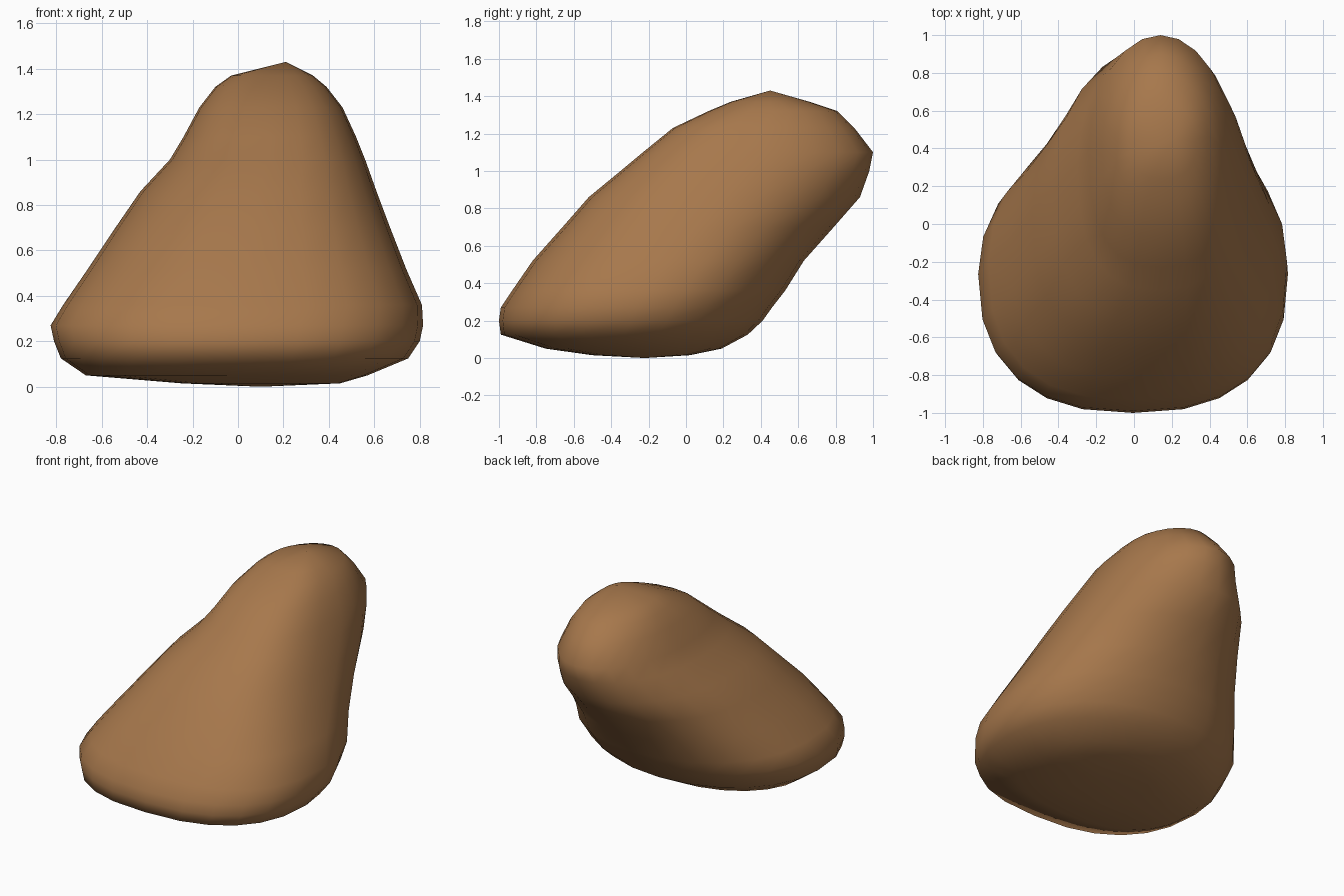
import bpy, bmesh, math

if "Cube" in bpy.data.objects:
    bpy.data.objects.remove(bpy.data.objects["Cube"])

# Horizontal slices of the boulder: z, x min, x max, y min, y max
SLICES = [
    (0.015, -0.25, 0.45, -0.50, 0.02),
    (0.05, -0.67, 0.57, -0.75, 0.19),
    (0.125, -0.78, 0.75, -0.99, 0.33),
    (0.20, -0.81, 0.80, -1.00, 0.41),
    (0.27, -0.825, 0.815, -0.99, 0.46),
    (0.36, -0.77, 0.81, -0.93, 0.53),
    (0.52, -0.66, 0.74, -0.82, 0.63),
    (0.70, -0.54, 0.67, -0.66, 0.79),
    (0.86, -0.43, 0.61, -0.52, 0.93),
    (1.00, -0.30, 0.56, -0.35, 0.98),
    (1.10, -0.24, 0.52, -0.23, 1.00),
    (1.23, -0.17, 0.46, -0.07, 0.90),
    (1.32, -0.10, 0.39, 0.12, 0.81),
    (1.37, -0.03, 0.33, 0.24, 0.66),
]
SEGMENTS = 24


def rounded(v, exponent):
    return math.copysign(abs(v) ** (2 / exponent), v)


def ring(bm, z, x0, x1, y0, y1):
    """Rounded slice, squarer at the front than at the back."""
    verts = []
    for i in range(SEGMENTS):
        a = 2 * math.pi * i / SEGMENTS
        c, s = math.cos(a), math.sin(a)
        front = 2.6 if z > 0.3 else 2.45
        back = 1.97 if z > 0.6 else 2.08
        e = front if s < 0 else back
        verts.append(bm.verts.new(((x0 + x1) / 2 + (x1 - x0) / 2 * rounded(c, e),
                                   (y0 + y1) / 2 + (y1 - y0) / 2 * rounded(s, e), z)))
    return verts


# Leaning boulder lofted through the slices
bm = bmesh.new()
rings = [ring(bm, *s) for s in SLICES]
bottom = bm.verts.new((0.1, -0.22, 0))
top = bm.verts.new((0.21, 0.45, 1.43))
for i in range(SEGMENTS):
    j = (i + 1) % SEGMENTS
    for lo, hi in zip(rings, rings[1:]):
        bm.faces.new((lo[i], lo[j], hi[j], hi[i]))
    bm.faces.new((bottom, rings[0][j], rings[0][i]))
    bm.faces.new((top, rings[-1][i], rings[-1][j]))
bmesh.ops.recalc_face_normals(bm, faces=bm.faces)
for f in bm.faces:
    f.smooth = True

mesh = bpy.data.meshes.new("boulder")
bm.to_mesh(mesh)
bm.free()
boulder = bpy.data.objects.new("boulder", mesh)
bpy.context.collection.objects.link(boulder)

# Brown stone
stone = bpy.data.materials.new("brown_stone")
stone.diffuse_color = (0.385, 0.187, 0.072, 1)
stone.use_nodes = True
stone.node_tree.nodes["Principled BSDF"].inputs["Base Color"].default_value = stone.diffuse_color
mesh.materials.append(stone)
